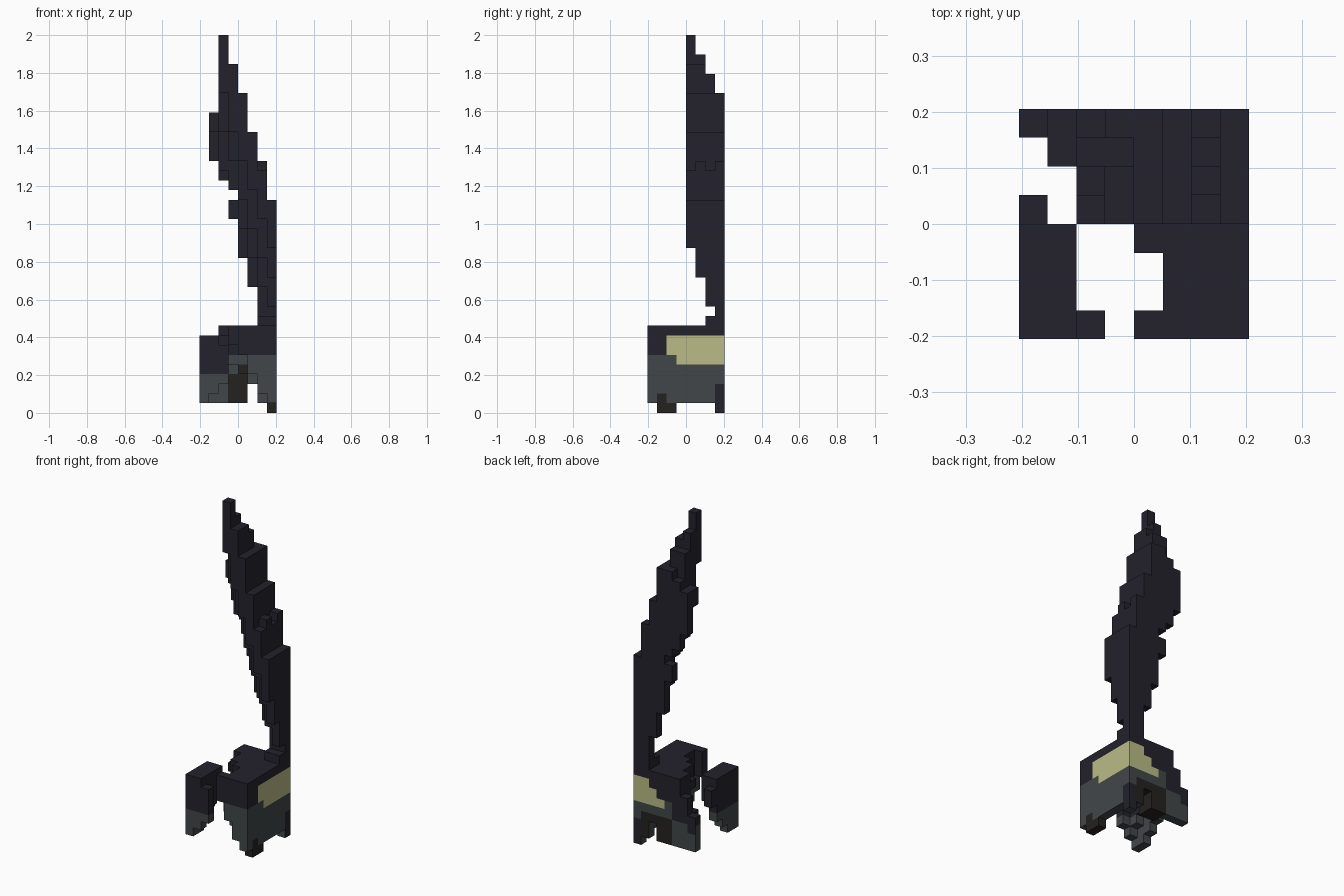
import bpy
import bmesh
from mathutils import Vector

cube = bpy.data.objects.get("Cube")
if cube:
    bpy.data.objects.remove(cube, do_unlink=True)

V = 2 / 39  # edge of one block


def material(name, rgb):
    m = bpy.data.materials.new(name)
    m.use_nodes = True
    color = (*rgb, 1)
    m.diffuse_color = color
    m.node_tree.nodes["Principled BSDF"].inputs["Base Color"].default_value = color
    return m


MATS = [material("dark_navy", (.017, .016, .026)),
        material("slate_grey", (.054, .062, .066)),
        material("pale_yellow", (.49, .50, .24)),
        material("dark_brown", (.018, .016, .0135))]
NAVY, GREY, YELLOW, BROWN = range(4)

DIRECTIONS = [Vector(d) for d in ((1, 0, 0), (-1, 0, 0), (0, 1, 0),
                                  (0, -1, 0), (0, 0, 1), (0, 0, -1))]


def block_object(name, columns, paint):
    """Outer skin of stacked blocks; columns are (x, y, bottom, top)."""
    cells = {(x, y, z) for x, y, low, high in columns for z in range(low, high)}
    bm = bmesh.new()
    corners = {}

    def vert(p):
        key = tuple(round(k) for k in p)
        if key not in corners:
            corners[key] = bm.verts.new(((key[0] - 4) * V, (key[1] - 4) * V, key[2] * V))
        return corners[key]

    for cell in sorted(cells):
        for d in DIRECTIONS:
            if tuple(int(a + b) for a, b in zip(cell, d)) in cells:
                continue
            u = Vector((abs(d.y) + abs(d.z), abs(d.x), 0))
            w = d.cross(u)
            mid = Vector(cell) + Vector((.5, .5, .5)) + d / 2
            quad = [mid + (u * a + w * b) / 2
                    for a, b in ((-1, -1), (1, -1), (1, 1), (-1, 1))]
            face = bm.faces.new([vert(p) for p in quad])
            face.material_index = paint(*cell, d)
    mesh = bpy.data.meshes.new(name)
    bm.to_mesh(mesh)
    bm.free()
    for m in MATS:
        mesh.materials.append(m)
    obj = bpy.data.objects.new(name, mesh)
    bpy.context.collection.objects.link(obj)
    return obj


# Tall curved plume: per row from the front, block bottoms and tops by x
PLUME = {4: (2, (33, 29, 26, 23, 20, 17), (39, 36, 33, 29, 25, 22)),
         5: (2, (29, 26, 22, 19, 16, 14), (37, 36, 33, 29, 26, 22)),
         6: (1, (29, 25, 23, 19, 16, 13, 11), (31, 35, 35, 33, 29, 25, 22)),
         7: (1, (26, 24, 23, 16, 13, 9, 9), (31, 32, 33, 33, 29, 26, 22))}
plume = [(start + i, y, low, high)
         for y, (start, lows, highs) in PLUME.items()
         for i, (low, high) in enumerate(zip(lows, highs))]
plume += [(3, 7, 20, 22), (6, 6, 9, 10), (7, 6, 9, 10)]
block_object("plume", plume, lambda x, y, z, d: NAVY)


# Body: thick side, arched back wall and ragged roof edge
def body_paint(x, y, z, d):
    if d.z > 0 or z == 8:
        return NAVY
    if d.x > 0 and x == 7:
        if y == 7 and z < 3:
            return NAVY
        if (y >= 3 and z >= 5) or (y == 2 and z >= 6):
            return YELLOW
        if (y == 1 and z < 2) or (y == 2 and z < 1):
            return BROWN
        return GREY if z < 6 else NAVY
    if d.y > 0 and y == 7:
        if x == 7 and z < 3:
            return NAVY
        if x >= 4 and 5 <= z < (8 if x > 5 else x + 2):
            return YELLOW
        if 3 <= x <= 6 and z < 4:
            return BROWN
        return GREY if z < (6 if x > 2 else 3 + (x > 0)) else NAVY
    if y >= 4:
        if 3 <= x <= 5 and z < (5 if x == 4 else 4):
            return BROWN
        return GREY if z < (6 if x > 2 else 4) else NAVY
    return GREY if z < 6 else NAVY


body = [(7, y, 0 if y == 7 else 1, 9) for y in range(8)]
body += [(6, y, 1 if y == 7 else 2, 9) for y in range(8)]
body += [(5, y, 4 if y == 0 else 3, 9) for y in range(8)]
body += [(4, 0, 6, 9), (4, 3, 7, 9), (4, 4, 6, 9), (4, 5, 4, 9)]
body += [(x, y, 1, 9) for x in (3, 4) for y in (6, 7)]
body += [(3, 4, 7, 9), (3, 5, 5, 9), (2, 5, 7, 8), (2, 6, 3, 9)]
body += [(2, 7, 1, 9), (1, 6, 2, 5), (1, 7, 1, 7), (0, 7, 1, 5)]
block_object("body", body, body_paint)

# Separate corner panel on the other side, rising toward the back
panel = [(0, y, low, high) for y, (low, high)
         in enumerate(((1, 8), (1, 8), (2, 8), (3, 8), (5, 7)))]
panel += [(1, y, 2 + y, 8) for y in range(4)] + [(2, 0, 3, 7)]
block_object("corner_panel", panel,
             lambda x, y, z, d: GREY if z < 4 and d.z <= 0 else NAVY)

# Small foot under the thick side
block_object("foot", [(7, 1, 0, 1), (7, 2, 0, 1)], lambda x, y, z, d: BROWN)
